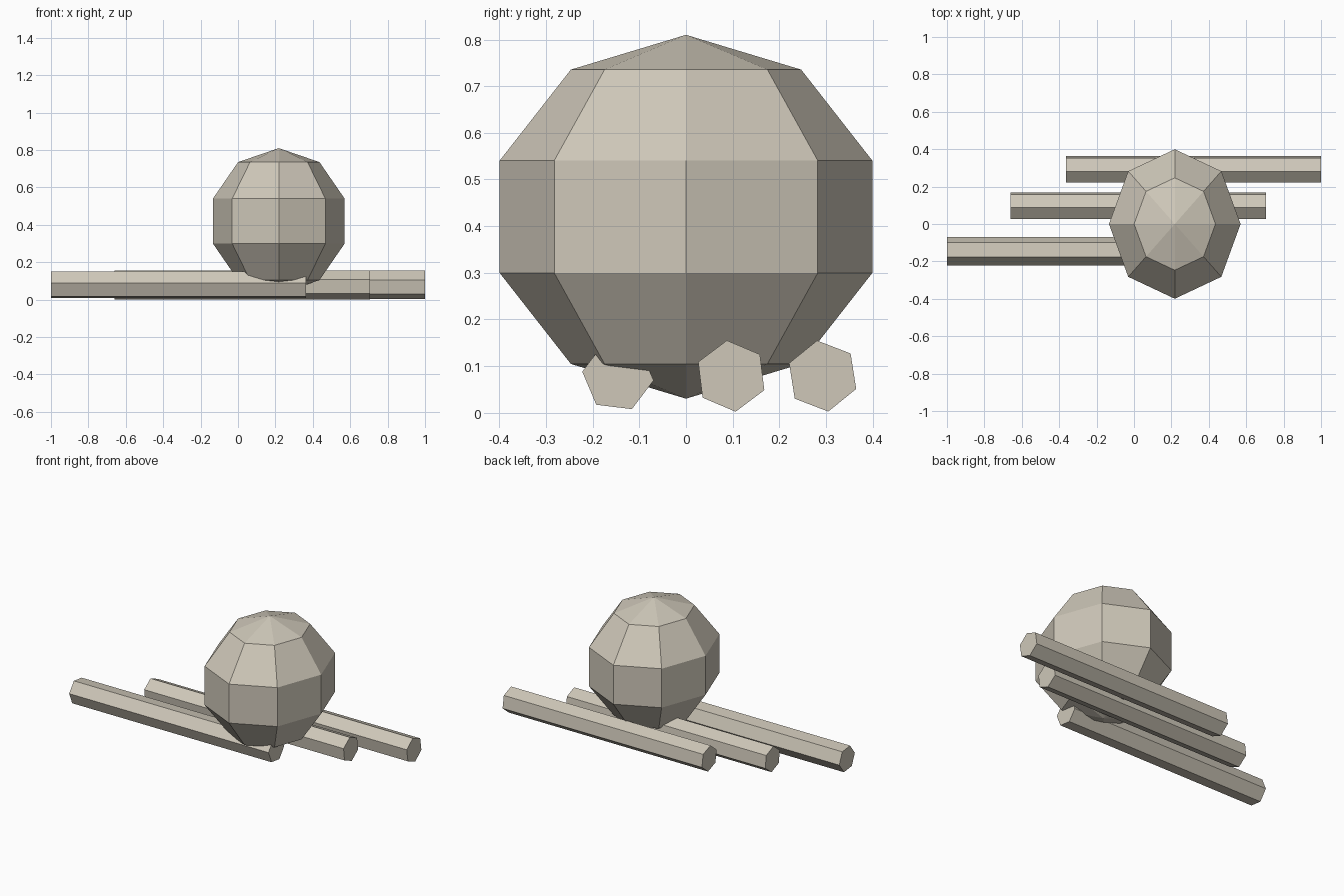
import bpy
import math

cube = bpy.data.objects.get("Cube")
if cube:
    bpy.data.objects.remove(cube, do_unlink=True)

# One pale stone colour for everything
stone = bpy.data.materials.new("pale_stone")
stone.use_nodes = True
colour = (0.62, 0.575, 0.485, 1)
stone.diffuse_color = colour
shader = next(n for n in stone.node_tree.nodes if n.type == 'BSDF_PRINCIPLED')
shader.inputs["Base Color"].default_value = colour


def finish(name):
    obj = bpy.context.object
    obj.name = name
    obj.data.materials.append(stone)
    return obj


def log(name, x, y, roll):
    """Hexagonal log along x; roll is the angle of one corner from +y towards +z."""
    length, radius, height = 1.365, 0.077, 0.0785
    bpy.ops.mesh.primitive_cylinder_add(vertices=6, radius=radius, depth=length)
    obj = finish(name)
    # Put the axis on x, with the first corner pointing up, then roll
    data = obj.data
    for v in data.vertices:
        a = math.atan2(v.co.y, v.co.x) - math.pi / 2 + math.radians(roll)
        v.co = (v.co.z, radius * math.cos(a), radius * math.sin(a))
    obj.location = (x, y, height)


# Boulder: low-poly sphere, slightly stretched from front to back
bpy.ops.mesh.primitive_uv_sphere_add(segments=8, ring_count=5, radius=1,
                                     location=(0.218, 0, 0.42))
boulder = finish("boulder")
boulder.scale = (0.37, 0.42, 0.39)

# Three staggered logs under the boulder
log("front_log", -0.318, -0.146, -7)
log("middle_log", 0.022, 0.097, 97)
log("back_log", 0.318, 0.293, 99)
